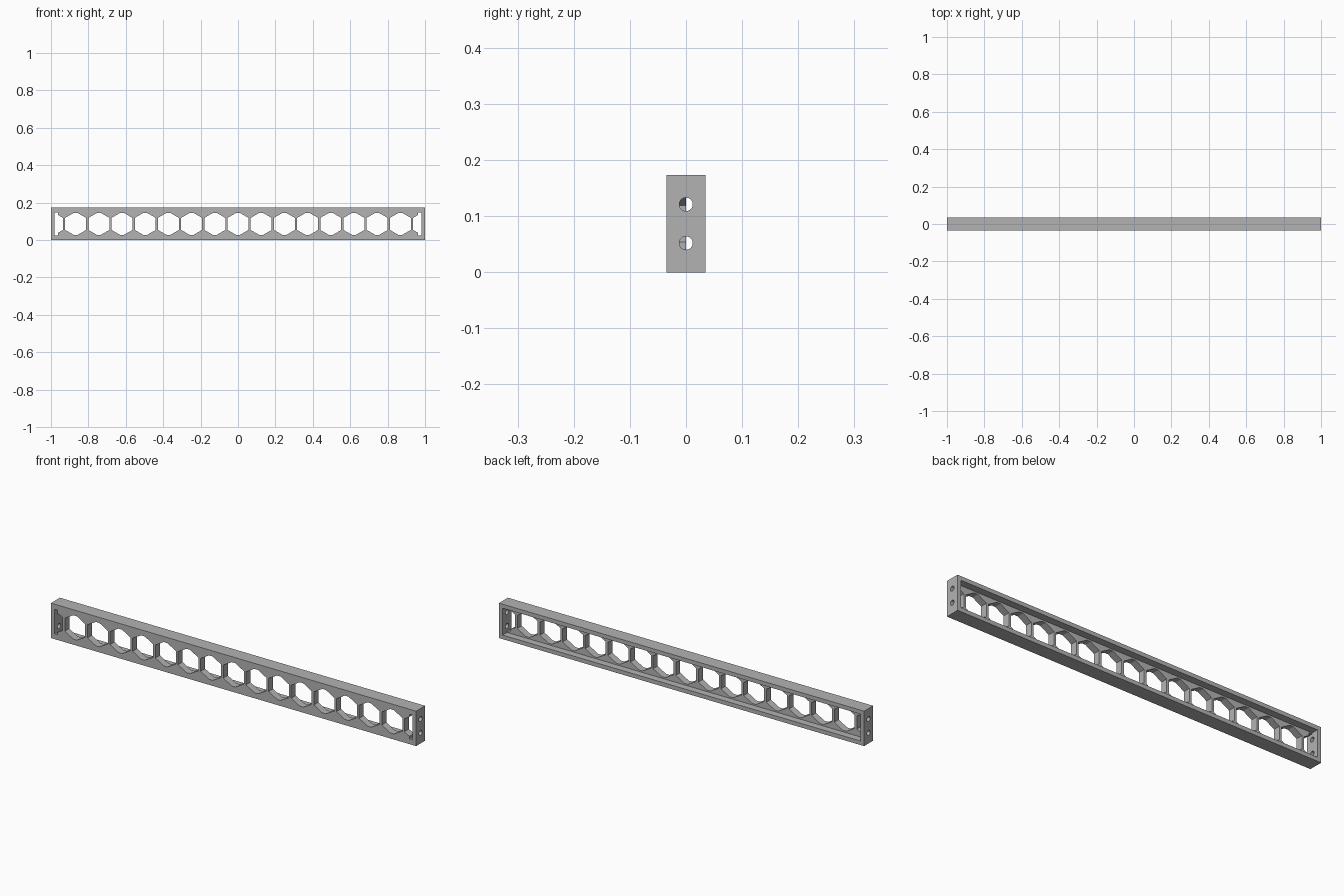
import bpy, bmesh, math
from mathutils import Matrix, Vector

if "Cube" in bpy.data.objects:
    bpy.data.objects.remove(bpy.data.objects["Cube"])

L, D, H = 2.0, 0.07, 0.173        # overall length, depth, height
WALL = 0.02                       # flange and end wall thickness
ZC = H / 2
PITCH, APO, CLIP = 0.124, 0.056, 0.059

grey = bpy.data.materials.new("grey")
grey.diffuse_color = (0.45, 0.45, 0.45, 1)
grey.use_nodes = True
grey.node_tree.nodes["Principled BSDF"].inputs["Base Color"].default_value = grey.diffuse_color


def add_box(bm, lo, hi):
    lo, hi = Vector(lo), Vector(hi)
    m = Matrix.Translation((lo + hi) / 2) @ Matrix.Diagonal((*(hi - lo), 1))
    bmesh.ops.create_cube(bm, size=1, matrix=m)


def add_prism(bm, outline, y0, y1):
    """Extrude an x-z outline along y."""
    face = bm.faces.new([bm.verts.new((x, y0, z)) for x, z in outline])
    ext = bmesh.ops.extrude_face_region(bm, geom=[face])["geom"]
    vs = [v for v in ext if isinstance(v, bmesh.types.BMVert)]
    bmesh.ops.translate(bm, verts=vs, vec=(0, y1 - y0, 0))


def make_object(name, bm):
    bmesh.ops.recalc_face_normals(bm, faces=bm.faces)
    me = bpy.data.meshes.new(name)
    bm.to_mesh(me)
    bm.free()
    me.materials.append(grey)
    ob = bpy.data.objects.new(name, me)
    bpy.context.collection.objects.link(ob)
    return ob


# solid bar
bm = bmesh.new()
add_box(bm, (-L / 2, -D / 2, 0), (L / 2, D / 2, H))
beam = make_object("channel_beam", bm)

# channel pocket open to the back
bm = bmesh.new()
add_box(bm, (-L / 2 + WALL, 0, WALL), (L / 2 - WALL, D, H - WALL))
pocket = make_object("pocket_cutter", bm)

# row of hexagons with blunted tips, plus the end slots
bm = bmesh.new()
half_side = APO * math.tan(math.pi / 6)
tip = (2 * half_side - CLIP) * math.sqrt(3)
quarter = [(APO, half_side), (tip, CLIP)]
hexagon = (quarter + [(-x, z) for x, z in reversed(quarter)]
           + [(-x, -z) for x, z in quarter]
           + [(x, -z) for x, z in reversed(quarter)])
for i in range(-7, 8):
    add_prism(bm, [(i * PITCH + x, ZC + z) for x, z in hexagon], -D, 0.012)
inner = 8 * PITCH - APO
slot_x = 0.963
slant_z = half_side + (inner - slot_x) * -math.tan(math.pi / 6)
upper = [(inner, half_side), (slot_x, slant_z), (slot_x, 0.061), (L / 2 - WALL, 0.061)]
end_slot = upper + [(x, -z) for x, z in reversed(upper)]
for s in (-1, 1):
    add_prism(bm, [(s * x, ZC + z) for x, z in end_slot], -D, 0.012)
holes = make_object("hexagon_cutter", bm)

# bolt holes in both end walls
bm = bmesh.new()
for s in (-1, 1):
    for z in (0.052, 0.121):
        m = Matrix.Translation((s * 1.01, 0, z)) @ Matrix.Rotation(math.pi / 2, 4, 'Y')
        bmesh.ops.create_cone(bm, cap_ends=True, segments=32, radius1=0.012,
                              radius2=0.012, depth=0.08, matrix=m)
bolts = make_object("bolt_hole_cutter", bm)

# cut everything out of the bar
bpy.context.view_layer.objects.active = beam
beam.select_set(True)
for cutter in (pocket, holes, bolts):
    mod = beam.modifiers.new(cutter.name, 'BOOLEAN')
    mod.operation, mod.solver, mod.object = 'DIFFERENCE', 'EXACT', cutter
    bpy.ops.object.modifier_apply(modifier=mod.name)
for cutter in (pocket, holes, bolts):
    bpy.data.objects.remove(cutter)
bpy.ops.object.shade_smooth_by_angle(angle=math.radians(25))
